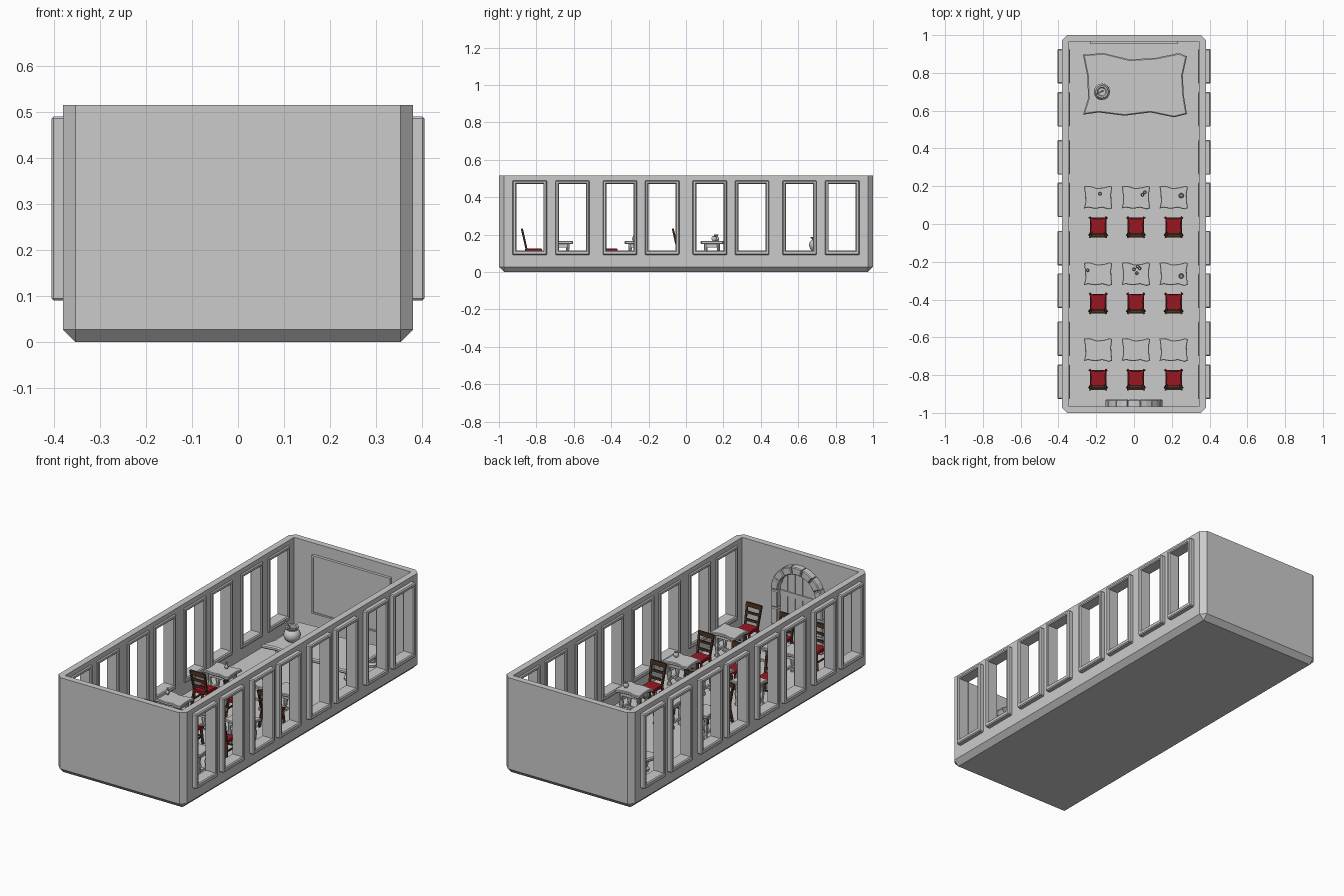
import bpy, bmesh, math
from mathutils import Vector, Matrix

if "Cube" in bpy.data.objects:
    bpy.data.objects.remove(bpy.data.objects["Cube"])

FLOOR = 0.03


def material(name, col):
    m = bpy.data.materials.new(name)
    m.diffuse_color = (*col, 1)
    m.use_nodes = True
    m.node_tree.nodes["Principled BSDF"].inputs["Base Color"].default_value = m.diffuse_color
    return m


RED = material("red_cushion", (0.33, 0.008, 0.015))
BROWN = material("dark_wood", (0.075, 0.035, 0.018))


def finish(name, bm, mat=None, smooth=False):
    bmesh.ops.recalc_face_normals(bm, faces=bm.faces)
    me = bpy.data.meshes.new(name)
    bm.to_mesh(me)
    bm.free()
    ob = bpy.data.objects.new(name, me)
    bpy.context.collection.objects.link(ob)
    if mat:
        me.materials.append(mat)
    if smooth:
        bpy.context.view_layer.objects.active = ob
        ob.select_set(True)
        bpy.ops.object.shade_smooth_by_angle(angle=math.radians(40))
        ob.select_set(False)
    return ob


def copy(ob, name, x, y):
    c = bpy.data.objects.new(name, ob.data)
    c.location = (x, y, 0)
    bpy.context.collection.objects.link(c)


def box(bm, lo, hi, bev=0):
    lo, hi = Vector(lo), Vector(hi)
    M = Matrix.Translation((lo + hi) / 2) @ Matrix.Diagonal((*(hi - lo), 1))
    vs = bmesh.ops.create_cube(bm, size=1, matrix=M)["verts"]
    if bev:
        es = list({e for v in vs for e in v.link_edges})
        bmesh.ops.bevel(bm, geom=es, offset=bev, segments=1, affect='EDGES')


def bar(bm, a, b, w, d):
    # rectangular bar from a to b
    a, b = Vector(a), Vector(b)
    R = (b - a).to_track_quat('Z', 'Y').to_matrix().to_4x4()
    M = Matrix.Translation((a + b) / 2) @ R @ Matrix.Diagonal((w, d, (b - a).length, 1))
    bmesh.ops.create_cube(bm, size=1, matrix=M)


def prism(bm, pts, vec, bev=0):
    f = bm.faces.new([bm.verts.new(p) for p in pts])
    new = bmesh.ops.extrude_face_region(bm, geom=[f], use_keep_orig=True)["geom"]
    vs = [g for g in new if isinstance(g, bmesh.types.BMVert)]
    bmesh.ops.translate(bm, verts=vs, vec=vec)
    if bev:
        cap = [g for g in new if isinstance(g, bmesh.types.BMFace)]
        es = list({e for c in cap + [f] for e in c.edges})
        bmesh.ops.bevel(bm, geom=es, offset=bev, segments=1, affect='EDGES')


def lathe(bm, prof, x, y, z, n=12):
    rings = [[bm.verts.new((x + r * math.cos(2 * math.pi * i / n),
                            y + r * math.sin(2 * math.pi * i / n), z + h))
              for i in range(n)] for r, h in prof]
    for a, b in zip(rings, rings[1:]):
        for i in range(n):
            j = (i + 1) % n
            bm.faces.new((a[i], a[j], b[j], b[i]))
    bm.faces.new(rings[0])
    bm.faces.new(rings[-1])


def wavy(w, d, z):
    # crooked cartoon table outline
    pts = [(-1, .95), (-.6, 1), (-.1, .8), (.4, .85), (.85, 1), (1, .9), (.92, .3),
           (.94, -.3), (1, -.9), (.75, -1), (.3, -.85), (-.2, -.95), (-.7, -.85),
           (-1, -.92), (-.9, -.4), (-.92, .3)]
    return [(px * w / 2, py * d / 2, z) for px, py in pts]


# room shell: chamfered block, hollowed, with window openings
bm = bmesh.new()
box(bm, (-.38, -1, 0), (.38, 1, .515))
es = [e for e in bm.edges if min(v.co.z for v in e.verts) < .1]
bmesh.ops.bevel(bm, geom=es, offset=.027, segments=1, affect='EDGES')
room = finish("room_shell", bm)
WINDOWS = [s * y for y in (.128, .353, .607, .835) for s in (-1, 1)]
bm = bmesh.new()
box(bm, (-.345, -.967, FLOOR), (.345, .967, .7))
cut_in = finish("interior_cutter", bm)
bm = bmesh.new()
for y in WINDOWS:
    box(bm, (-.6, y - .076, .113), (.6, y + .076, .473))
cut_win = finish("window_cutter", bm)
bpy.context.view_layer.objects.active = room
for c in (cut_in, cut_win):
    c.hide_render = True
    m = room.modifiers.new("cut", 'BOOLEAN')
    m.operation, m.solver, m.object = 'DIFFERENCE', 'EXACT', c
    bpy.ops.object.modifier_apply(modifier=m.name)
    bpy.data.objects.remove(c)

# window frames
bm = bmesh.new()
for y in WINDOWS:
    for s in (-1, 1):
        x0, x1 = sorted((s * .338, s * .405))
        for k in (-1, 1):
            ya, yb = sorted((y + k * .072, y + k * .092))
            box(bm, (x0, ya, .09), (x1, yb, .49), .005)
        for za, zb in ((.09, .115), (.47, .49)):
            box(bm, (x0, y - .09, za), (x1, y + .09, zb), .005)
finish("window_frames", bm)

# blackboard with thin border
bm = bmesh.new()
box(bm, (-.225, .957, .15), (.225, .97, .45))
for z in (.145, .447):
    box(bm, (-.232, .952, z), (.232, .97, z + .008))
for x in (-.232, .224):
    box(bm, (x, .952, .145), (x + .008, .97, .455))
finish("blackboard", bm)

# arched plank door
SPRING, R0, R1 = .305, .112, .152
bm = bmesh.new()
for i in range(5):
    xa, xb = -.112 + i * .0448 + .001, -.112 + (i + 1) * .0448 - .001
    top = [(x, -.97, SPRING + math.sqrt(max(0, R0**2 - x * x)))
           for x in (xb, (xa + xb) / 2, xa)]
    prism(bm, [(xa, -.97, FLOOR), (xb, -.97, FLOOR)] + top, (0, .015, 0))
for z in (.12, .28):
    box(bm, (-.11, -.96, z), (.11, -.95, z + .025))
finish("door_planks", bm)

# stone door surround
bm = bmesh.new()
for i in range(7):
    a0, a1 = math.pi * i / 7 + .015, math.pi * (i + 1) / 7 - .015
    am = (a0 + a1) / 2
    pts = [(r * math.cos(a), -.97, SPRING + r * math.sin(a))
           for r, aa in ((R0, (a0, am, a1)), (R1, (a1, am, a0))) for a in aa]
    prism(bm, pts, (0, .04, 0), .004)
h = (SPRING - FLOOR) / 3
for s in (-1, 1):
    for i in range(3):
        xa, xb = sorted((s * R0, s * R1))
        box(bm, (xa, -.97, FLOOR + i * h), (xb, -.93, FLOOR + (i + 1) * h - .003), .004)
finish("door_surround", bm)

# chair: frame and red seat, then pupil desk
bm = bmesh.new()
for s in (-1, 1):
    bar(bm, (s * .036, -.043, .11), (s * .042, -.07, .23), .01, .009)
    bar(bm, (s * .036, -.043, .12), (s * .044, -.058, FLOOR), .012, .012)
    bar(bm, (s * .036, .025, .115), (s * .042, .032, FLOOR), .012, .012)
    bar(bm, (s * .04, -.05, .07), (s * .04, .028, .07), .007, .007)
for t, hh in ((.3, .012), (.6, .012), (.92, .024)):
    y, z = -.043 - .027 * t, .11 + .12 * t
    box(bm, (-.04, y - .004, z - hh / 2), (.04, y + .004, z + hh / 2))
bar(bm, (-.04, .03, .07), (.04, .03, .07), .007, .007)
chair_frame = finish("chair_frame", bm, BROWN)
bm = bmesh.new()
seat = [(-.045, .036), (-.02, .03), (.02, .03), (.045, .036), (.038, -.005), (.043, -.05),
        (0, -.053), (-.043, -.05), (-.038, -.005)]
prism(bm, [(x, y, .108) for x, y in seat], (0, 0, .017), .003)
chair_seat = finish("chair_seat", bm, RED)

LEG = [(.011, 0), (.012, .01), (.007, .02), (.011, .05), (.012, .065), (.007, .08),
       (.009, .09), (.009, .12)]
bm = bmesh.new()
prism(bm, wavy(.15, .125, .15), (0, 0, .015), .003)
box(bm, (-.055, -.042, .132), (.055, .042, .151))
for sx in (-1, 1):
    for sy in (-1, 1):
        lathe(bm, LEG, sx * .05, sy * .034, FLOOR, 8)
    box(bm, (sx * .05 - .005, -.034, .055), (sx * .05 + .005, .034, .067))
box(bm, (-.05, -.005, .056), (.05, .005, .066))
desk = finish("pupil_desk", bm, None, True)

for x in (-.19, .01, .21):
    for cy, dy in ((0, .14), (-.403, -.265), (-.807, -.667)):
        if (x, cy) == (-.19, 0):
            for o, y in ((chair_frame, cy), (chair_seat, cy), (desk, dy)):
                o.location = (x, y, 0)
        else:
            copy(chair_frame, "chair_frame", x, cy)
            copy(chair_seat, "chair_seat", x, cy)
            copy(desk, "pupil_desk", x, dy)

# small bottles and bowls on the desks
BOTTLE = [(.006, 0), (.009, .006), (.009, .014), (.004, .022), (.004, .032), (.006, .035)]
BOWL = [(.008, 0), (.014, .01), (.013, .02), (.009, .024), (.011, .028), (.008, .028), (.006, .015)]
bm = bmesh.new()
for x, y in ((-.18, .16), (.045, .155), (.058, .168), (-.245, -.245), (0, -.24),
             (.015, -.26), (.03, -.235), (.02, -.225)):
    lathe(bm, BOTTLE, x, y, .165, 8)
for x, y in ((.25, .15), (.25, -.275)):
    lathe(bm, BOWL, x, y, .165, 10)
finish("desk_bottles", bm, None, True)

# large teacher's desk
bm = bmesh.new()
prism(bm, [(x + .005, y + .735, z) for x, y, z in wavy(.55, .34, .09)], (0, 0, .022), .006)
box(bm, (-.2, .63, .07), (.21, .84, .091))
for x in (-.2, .21):
    for y in (.64, .83):
        lathe(bm, [(.025, 0), (.027, .012), (.016, .02), (.022, .035), (.018, .061)], x, y, FLOOR, 10)
finish("teacher_desk", bm, None, True)

# pot with a stirring stick
bm = bmesh.new()
lathe(bm, [(.022, 0), (.036, .013), (.043, .033), (.038, .052), (.027, .062), (.027, .067),
           (.035, .074), (.033, .078), (.024, .076), (.024, .06), (.03, .04), (.02, .02)],
      -.17, .7, .11, 16)
bar(bm, (-.165, .705, .14), (-.203, .685, .215), .007, .007)
finish("pot", bm, None, True)
